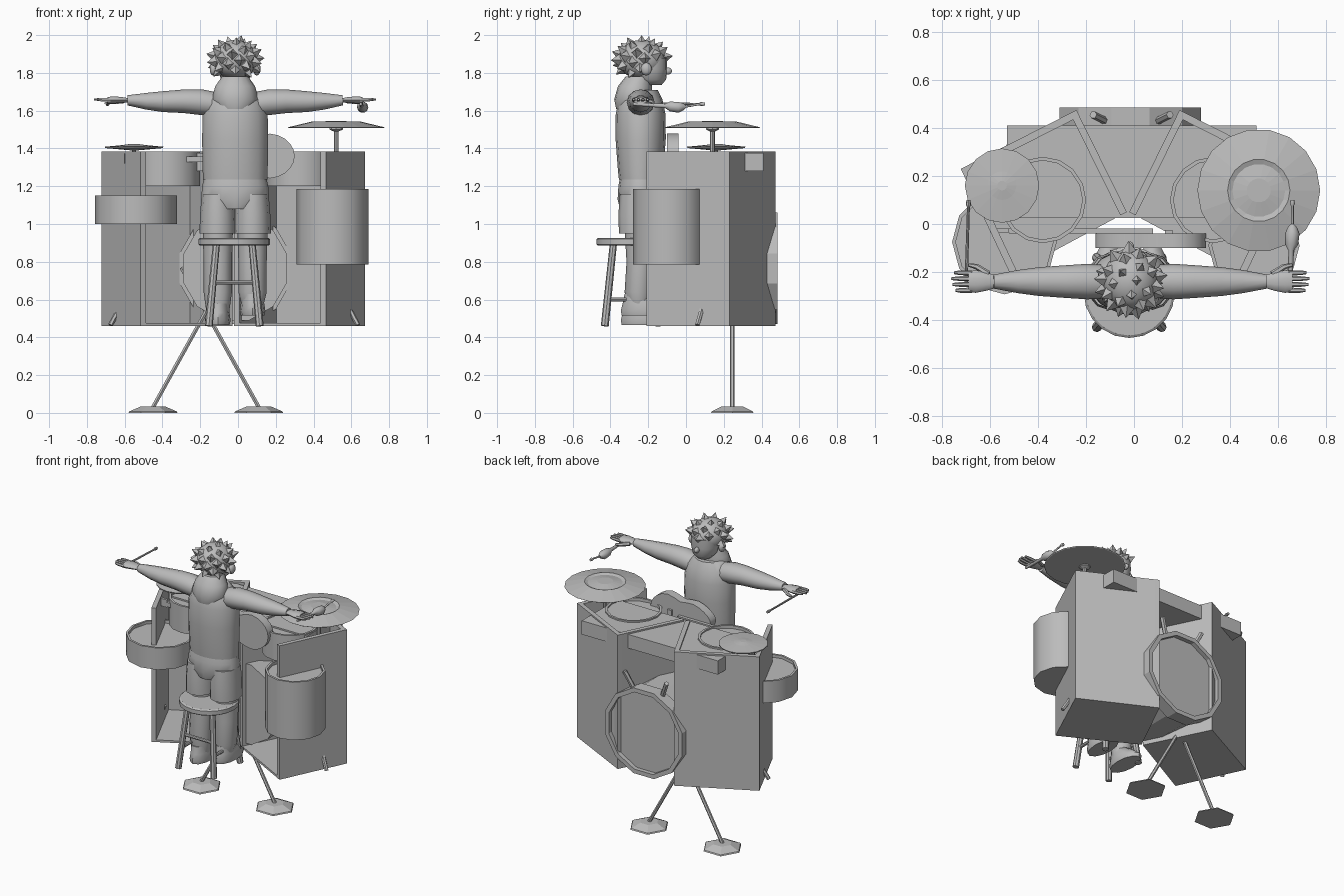
import bpy, bmesh, math
from mathutils import Vector, Matrix

if "Cube" in bpy.data.objects:
    bpy.data.objects.remove(bpy.data.objects["Cube"])

grey = bpy.data.materials.new("mid grey")
grey.diffuse_color = (0.5, 0.5, 0.5, 1)
grey.use_nodes = True
grey.node_tree.nodes["Principled BSDF"].inputs["Base Color"].default_value = grey.diffuse_color
CX, CY = -0.015, -0.24          # performer's centre line


def finish(name, bm, smooth=None):
    bmesh.ops.recalc_face_normals(bm, faces=bm.faces)
    me = bpy.data.meshes.new(name)
    bm.to_mesh(me)
    bm.free()
    me.materials.append(grey)
    ob = bpy.data.objects.new(name, me)
    bpy.context.collection.objects.link(ob)
    if smooth:
        bpy.ops.object.select_all(action='DESELECT')
        ob.select_set(True)
        bpy.context.view_layer.objects.active = ob
        bpy.ops.object.shade_smooth_by_angle(angle=math.radians(smooth))
    return ob


def rings_mesh(name, rings, smooth=None):
    """Skin a list of point rings and cap both ends."""
    bm = bmesh.new()
    vs = [[bm.verts.new(p) for p in r] for r in rings]
    n = len(rings[0])
    for a, b in zip(vs, vs[1:]):
        for i in range(n):
            bm.faces.new((a[i], a[(i + 1) % n], b[(i + 1) % n], b[i]))
    bm.faces.new(vs[0][::-1])
    bm.faces.new(vs[-1])
    return finish(name, bm, smooth)


def prism(name, pts, z0, z1):
    return rings_mesh(name, [[(x, y, z) for x, y in pts] for z in (z0, z1)])


def box(name, x0, x1, y0, y1, z0, z1):
    return prism(name, [(x0, y0), (x1, y0), (x1, y1), (x0, y1)], z0, z1)


def lathe(name, c, prof, n=12, axis='Z', smooth=None, turn=0.0):
    """Spin (radius, height) points about an axis through c."""
    rings = []
    for r, h in prof:
        ring = []
        for i in range(n):
            a = 2 * math.pi * i / n + turn
            u, v = r * math.cos(a), r * math.sin(a)
            ring.append((c[0] + u, c[1] + v, c[2] + h) if axis == 'Z'
                        else (c[0] + u, c[1] + h, c[2] + v))
        rings.append(ring)
    return rings_mesh(name, rings, smooth)


def tube(name, pts, radii, n=8, smooth=40, flat=1.0):
    """Straight-ish limb or rod through points; flat squashes it vertically."""
    pts = [Vector(p) for p in pts]
    q = (pts[-1] - pts[0]).normalized()
    side = q.cross(Vector((0, 0, 1)))
    side = side.normalized() if side.length > 0.05 else Vector((1, 0, 0))
    up = side.cross(q)
    return rings_mesh(name, [[p + side * r * math.cos(2 * math.pi * i / n)
                              + up * r * flat * math.sin(2 * math.pi * i / n)
                              for i in range(n)] for p, r in zip(pts, radii)], smooth)


def body(name, secs, n=16):
    """Upright form from (x, y, z, half width, half depth) sections."""
    return rings_mesh(name, [[(x + w * math.cos(2 * math.pi * i / n),
                               y + d * math.sin(2 * math.pi * i / n), z)
                              for i in range(n)] for x, y, z, w, d in secs], 50)


def ball(name, c, s, sub=3):
    bm = bmesh.new()
    bmesh.ops.create_icosphere(bm, subdivisions=sub, radius=1,
                               matrix=Matrix.Translation(c) @ Matrix.Diagonal((*s, 1)))
    return finish(name, bm, 60)


# --- two angled open-fronted cabinets, mirrored about x = -0.025
def wall(name, a, b, inside, t=0.03):
    a, b = Vector(a), Vector(b)
    d = (b - a).normalized()
    nrm = Vector((-d.y, d.x))
    if nrm.dot(Vector(inside) - a) < 0:
        nrm = -nrm
    prism(name, [a, b, b + nrm * t, a + nrm * t], 0.46, 1.385)


for side, s in (("right", 1), ("left", -1)):
    f, o, b, i = [(-0.025 + s * x, y) for x, y in
                  ((0.49, -0.21), (0.697, 0.23), (0.215, 0.475), (0.005, 0.05))]
    mid = (-0.025 + s * 0.35, 0.13)
    wall(side + "_cabinet_outer_wall", f, o, mid)
    wall(side + "_cabinet_back_wall", o, b, mid)
    wall(side + "_cabinet_inner_wall", b, i, mid)
    prism(side + "_cabinet_floor", [f, o, b, i], 0.46, 0.475)

# --- crossbeam shelf whose corners poke through the cabinets
box("crossbeam_shelf", -0.53, 0.51, 0.025, 0.41, 1.28, 1.375)

# --- drums: shells with recessed heads
def drum(name, x, y, z0, z1, r, n=12):
    lathe(name, (x, y, 0), [(r, z0), (r, z1), (r - 0.015, z1), (r - 0.015, z1 - 0.02)],
          n, smooth=32)


drum("left_side_drum", -0.54, -0.075, 1.0, 1.15, 0.218)
drum("right_floor_drum", 0.5, -0.09, 0.785, 1.185, 0.19)
for side, x in (("left", -0.38), ("right", 0.33)):
    drum(side + "_shelf_drum", x, 0.10, 1.2, 1.385, 0.18, 16)
lathe("bass_drum", (-0.015, 0, 0.765),
      [(0.25, 0.06), (0.285, 0.06), (0.285, 0.40), (0.305, 0.40), (0.305, 0.485),
       (0.275, 0.485), (0.275, 0.455)], 12, 'Y', turn=math.pi / 12)
for x, d in ((-0.12, -0.05), (0.10, 0.05)):
    tube("bass_drum_lug", [(x, 0.43, 1.03), (x + d, 0.455, 1.14)], [0.016] * 2, 6)
for s in (-1, 1):
    tube("drum_spur", [(-0.02 + s * 0.60, 0.09, 0.57), (-0.02 + s * 0.655, 0.06, 0.465)],
         [0.013] * 2, 6)

# --- slanted support legs with hexagonal feet
for side, x, top in (("left", -0.45, -0.04), ("right", 0.11, -0.30)):
    lathe(side + "_stand_foot", (x, 0.245, 0), [(0.13, 0), (0.125, 0.008), (0.062, 0.035)], 6)
    tube(side + "_stand_leg", [(x, 0.245, 0.03), (top, 0.245, 0.77)], [0.012] * 2, 6)

# --- cymbals on poles
lathe("large_cymbal", (0.52, 0.14, 0),
      [(0.25, 1.508), (0.256, 1.512), (0.13, 1.542), (0.11, 1.534), (0.05, 1.545)], 18)
lathe("large_cymbal_pole", (0.52, 0.14, 0),
      [(0.013, 0.9), (0.013, 1.49), (0.035, 1.50), (0.035, 1.512)], 8)
lathe("small_cymbal_top", (-0.55, 0.16, 0),
      [(0.153, 1.405), (0.155, 1.409), (0.06, 1.418), (0.02, 1.424)], 16)
lathe("small_cymbal_bottom", (-0.55, 0.16, 0), [(0.02, 1.39), (0.153, 1.402), (0.153, 1.404)], 16)
lathe("small_cymbal_pole", (-0.55, 0.16, 0), [(0.01, 0.9), (0.01, 1.41)], 8)

# --- stool
SX, SY = -0.02, -0.285
lathe("stool_seat", (SX, SY, 0), [(0.18, 0.885), (0.19, 0.892), (0.19, 0.92), (0.18, 0.927)],
      20, smooth=30)
for sx in (-1, 1):
    for sy in (-1, 1):
        tube("stool_leg", [(SX + sx * 0.135, SY + sy * 0.145, 0.46),
                           (SX + sx * 0.095, SY + sy * 0.10, 0.89)], [0.021, 0.019])
    tube("stool_side_rung", [(SX + sx * 0.12, SY - 0.13, 0.60), (SX + sx * 0.12, SY + 0.13, 0.60)],
         [0.011] * 2)
    tube("stool_cross_rung", [(SX - 0.11, SY + sx * 0.12, 0.69), (SX + 0.11, SY + sx * 0.12, 0.69)],
         [0.011] * 2)

# --- performer: torso, shorts, legs, shoes
body("vest", [(CX, CY, 1.235, 0.17, 0.115), (CX, CY, 1.28, 0.172, 0.12), (CX, CY, 1.45, 0.175, 0.133),
              (CX, CY, 1.58, 0.172, 0.132), (CX, CY, 1.66, 0.15, 0.115), (CX, CY, 1.71, 0.10, 0.09)])
body("collar", [(CX, CY - 0.04, 1.61, 0.09, 0.09), (CX, CY - 0.04, 1.66, 0.125, 0.10),
                (CX, CY - 0.03, 1.73, 0.105, 0.09), (CX, CY - 0.01, 1.78, 0.07, 0.07)])
body("shorts_seat", [(CX, CY, 1.08, 0.10, 0.11), (CX, CY, 1.13, 0.18, 0.122), (CX, CY, 1.2, 0.175, 0.118),
                     (CX, CY, 1.245, 0.165, 0.11)])
for side, s in (("left", -1), ("right", 1)):
    x = CX + s * 0.092
    lift = 0.05 if s > 0 else 0.0
    body(side + "_shorts_leg", [(x, CY, 0.95, 0.097, 0.115), (x, CY, 1.05, 0.094, 0.118),
                                (x, CY, 1.16, 0.085, 0.11)], 12)
    body(side + "_lower_leg", [(x, CY - 0.01, 0.53 + lift, 0.06, 0.06), (x, CY - 0.01, 0.64, 0.075, 0.075),
                               (x, CY, 0.80, 0.075, 0.075), (x, CY, 0.97, 0.08, 0.085)], 12)
    body(side + "_shoe", [(x, CY + 0.03, 0.465 + lift, 0.062, 0.13), (x, CY + 0.03, 0.49 + lift, 0.068, 0.135),
                          (x, CY + 0.01, 0.53 + lift, 0.062, 0.105), (x, CY - 0.02, 0.58 + lift, 0.055, 0.065)], 12)

    # arms held straight out, with palm, fingers and thumb
    def ax(d):
        return CX + s * d
    tube(side + "_arm", [(ax(d), y, z) for d, y, z in
                         ((0.11, CY, 1.635), (0.18, CY, 1.645), (0.27, CY, 1.65), (0.38, CY, 1.648),
                          (0.47, CY, 1.65), (0.57, CY, 1.655))],
         [0.07, 0.074, 0.068, 0.06, 0.048, 0.029], 12, 60, 0.92)
    tube(side + "_palm", [(ax(0.56), CY, 1.655), (ax(0.60), CY, 1.657), (ax(0.645), CY, 1.657),
                          (ax(0.675), CY, 1.655)], [0.026, 0.038, 0.047, 0.043], 10, 60, 0.42)
    for k in range(4):
        y = CY + (k - 1.5) * 0.024
        tube(side + "_finger", [(ax(0.66), y, 1.656), (ax(0.71), y * 1.02 + 0.005, 1.658),
                                (ax(0.75 - 0.012 * abs(k - 1.7)), y * 1.02 + 0.005, 1.66)],
             [0.011, 0.010, 0.006], 6)
    tube(side + "_thumb", [(ax(0.59), CY + 0.03, 1.652), (ax(0.64), CY + 0.062, 1.645),
                           (ax(0.675), CY + 0.07, 1.64)], [0.014, 0.012, 0.007], 6)

# --- head and face
HC = Vector((CX, -0.235, 1.87))
ball("skull", HC, (0.115, 0.125, 0.105))
body("jaw", [(CX, -0.18, 1.735, 0.045, 0.05), (CX, -0.185, 1.765, 0.075, 0.08),
             (CX, -0.19, 1.82, 0.092, 0.09), (CX, -0.19, 1.88, 0.09, 0.09)])
ball("nose", (CX, -0.098, 1.81), (0.016, 0.025, 0.02), 2)
for s in (-1, 1):
    ball("ear", (CX + s * 0.115, -0.21, 1.82), (0.02, 0.03, 0.035), 2)

# --- spiky hair: pyramids spread evenly over the scalp
bm = bmesh.new()
N = 46
for k in range(N):
    h = 1 - 2 * (k + 0.5) / N
    a = k * 2.39996
    r = math.sqrt(1 - h * h)
    d = Vector((r * math.cos(a), r * math.sin(a), h))
    if h < -0.8 or (d.y > 0.3 and h < 0.15):
        continue                    # leave face and neck bare
    m = Matrix.Translation(HC + Vector((d.x * 0.12, d.y * 0.13, d.z * 0.095))) \
        @ d.to_track_quat('Z', 'Y').to_matrix().to_4x4()
    bmesh.ops.create_cone(bm, cap_ends=True, segments=4, radius1=0.05, radius2=0.0,
                          depth=0.075, matrix=m)
finish("spiky_hair", bm)

# --- guitar: waisted body slung in front, neck pointing left
out = []
for i in range(28):
    a = 2 * math.pi * i / 28
    c = math.cos(a)
    out.append((0.07 + 0.23 * c,
                1.36 + math.sin(a) * (0.125 + 0.025 * c - 0.035 * math.exp(-(c / 0.3) ** 2))))
rings_mesh("guitar_body", [[(x, y, z) for x, z in out] for y in (-0.10, -0.04)], 30)
box("guitar_neck", -0.52, 0.08, -0.04, -0.018, 1.328, 1.358)
box("guitar_headstock", -0.60, -0.52, -0.035, -0.018, 1.32, 1.372)
box("guitar_bridge", 0.13, 0.16, -0.04, -0.025, 1.31, 1.38)

# --- drumstick and shaker
tube("drumstick", [(-0.70, -0.26, 1.64), (-0.69, 0.07, 1.635), (-0.69, 0.08, 1.635), (-0.69, 0.10, 1.635)],
     [0.007, 0.006, 0.011, 0.008], 8)
tube("shaker", [(0.65, -0.28, 1.635), (0.655, -0.11, 1.625), (0.657, -0.085, 1.622), (0.66, -0.04, 1.618),
                (0.66, -0.015, 1.62), (0.66, 0.0, 1.622), (0.66, 0.075, 1.635), (0.66, 0.085, 1.635),
                (0.66, 0.10, 1.635)],
     [0.008, 0.012, 0.027, 0.03, 0.02, 0.006, 0.006, 0.011, 0.008], 10)
